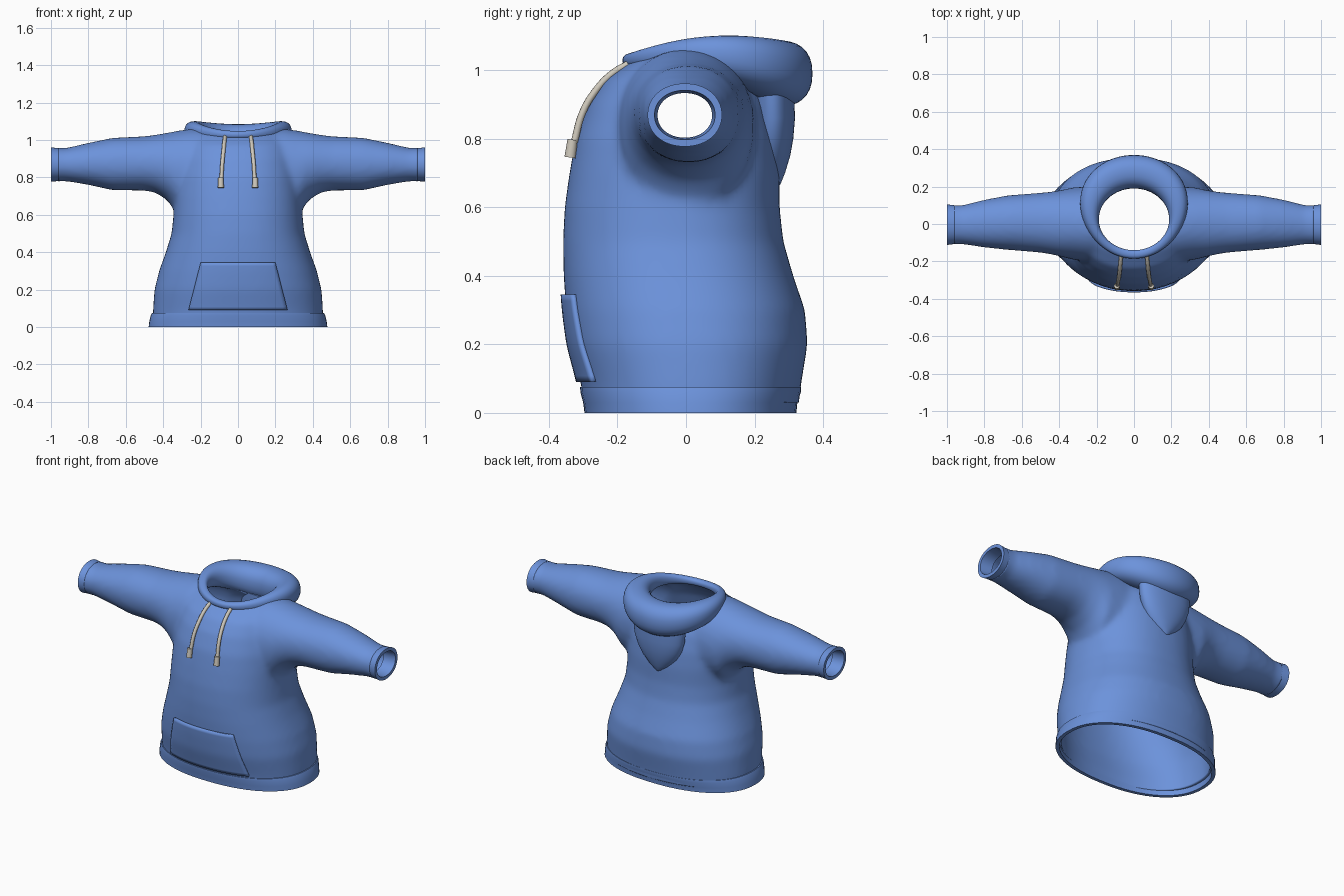
import bpy, bmesh, math
from mathutils import Vector
from mathutils.bvhtree import BVHTree

if "Cube" in bpy.data.objects:
    bpy.data.objects.remove(bpy.data.objects["Cube"])


def material(name, rgb):
    m = bpy.data.materials.new(name)
    m.use_nodes = True
    m.diffuse_color = (*rgb, 1)
    m.node_tree.nodes["Principled BSDF"].inputs["Base Color"].default_value = (*rgb, 1)
    return m


BLUE = material("blue fabric", (0.15, 0.29, 0.71))
CREAM = material("cream cord", (0.62, 0.58, 0.50))


def finish(name, bm, mat, angle=45):
    """Turn a bmesh into a smooth-shaded object."""
    mesh = bpy.data.meshes.new(name)
    bm.to_mesh(mesh)
    bm.free()
    for p in mesh.polygons:
        p.use_smooth = True
    mesh.set_sharp_from_angle(angle=math.radians(angle))
    mesh.materials.append(mat)
    ob = bpy.data.objects.new(name, mesh)
    bpy.context.collection.objects.link(ob)
    return ob


def oval(u0, u1, v0, v1, power=2.0, count=64):
    """Rounded outline filling the given bounds."""
    pts = []
    for i in range(count):
        a = math.tau * i / count
        c, s = math.cos(a), math.sin(a)
        u = math.copysign(abs(c) ** (2 / power), c)
        v = math.copysign(abs(s) ** (2 / power), s)
        pts.append(((u0 + u1) / 2 + u * (u1 - u0) / 2, (v0 + v1) / 2 + v * (v1 - v0) / 2))
    return pts


def loft(rings, closed=False):
    """Skin a row of rings; closed joins the last ring to the first."""
    bm = bmesh.new()
    vs = [[bm.verts.new(p) for p in r] for r in rings]
    n = len(vs[0])
    for k in range(len(vs) if closed else len(vs) - 1):
        a, b = vs[k], vs[(k + 1) % len(vs)]
        for i in range(n):
            j = (i + 1) % n
            bm.faces.new((a[i], a[j], b[j], b[i]))
    if not closed:
        bm.faces.new(vs[0])
        bm.faces.new(vs[-1])
    bmesh.ops.recalc_face_normals(bm, faces=bm.faces)
    return bm


def level(z, half, y0, y1, power=2.25):
    return [(x, y, z) for x, y in oval(-half, half, y0, y1, power)]


def upright(x, z0, z1, y0, y1):
    return [(x, y, z) for y, z in oval(y0, y1, z0, z1, 2.1)]


# Torso volume: height, half width, front, back
torso = [(-0.06, 0.455, -0.29, 0.32), (0.08, 0.455, -0.305, 0.335), (0.2, 0.447, -0.337, 0.355),
         (0.3, 0.422, -0.35, 0.347), (0.4, 0.386, -0.357, 0.313), (0.5, 0.355, -0.359, 0.284),
         (0.6, 0.345, -0.354, 0.273), (0.7, 0.34, -0.34, 0.273), (0.8, 0.33, -0.322, 0.264),
         (0.9, 0.31, -0.285, 0.238), (0.97, 0.29, -0.24, 0.195), (1.03, 0.25, -0.155, 0.125),
         (1.06, 0.18, -0.07, 0.06)]
body_ob = finish("hoodie_body", loft([level(*s) for s in torso]), BLUE)

# Sleeve volume running through both arms: x, bottom, top, front, back
arm = [(0, 0.66, 1.062, -0.2, 0.2), (0.25, 0.6, 1.06, -0.2, 0.2), (0.33, 0.61, 1.048, -0.19, 0.195),
       (0.38, 0.68, 1.038, -0.177, 0.183), (0.44, 0.718, 1.028, -0.163, 0.173),
       (0.5, 0.73, 1.02, -0.153, 0.167), (0.67, 0.731, 1.012, -0.139, 0.154),
       (0.8, 0.76, 0.985, -0.126, 0.13), (0.92, 0.78, 0.957, -0.108, 0.1), (1.05, 0.775, 0.962, -0.113, 0.106)]
span = [(-s[0], *s[1:]) for s in arm[:0:-1]] + arm
sleeves = finish("sleeve_helper", loft([upright(*s) for s in span]), BLUE)
sleeves.hide_render = True

# Merge and soften into one garment
mod = body_ob.modifiers.new("join", "BOOLEAN")
mod.operation, mod.object, mod.solver = "UNION", sleeves, "EXACT"
mod = body_ob.modifiers.new("remesh", "REMESH")
mod.mode, mod.voxel_size = "VOXEL", 0.015
mod = body_ob.modifiers.new("soften", "SMOOTH")
mod.factor, mod.iterations = 0.5, 12
bpy.context.view_layer.update()
merged = bpy.data.meshes.new_from_object(body_ob.evaluated_get(bpy.context.evaluated_depsgraph_get()))
bpy.data.objects.remove(body_ob)
bpy.data.objects.remove(sleeves)
bm = bmesh.new()
bm.from_mesh(merged)
bpy.data.meshes.remove(merged)

# Open the hem, wrists and neck
for co, no in (((0, 0, 0.03), (0, 0, -1)), ((0.96, 0, 0), (1, 0, 0)), ((-0.96, 0, 0), (-1, 0, 0))):
    bmesh.ops.bisect_plane(bm, geom=bm.verts[:] + bm.edges[:] + bm.faces[:],
                           plane_co=co, plane_no=no, clear_outer=True)
neck = []
for f in bm.faces:
    c = f.calc_center_median()
    if c.z > 0.8 and (c.x / 0.225) ** 2 + ((c.y - 0.03) / 0.185) ** 2 < 1:
        neck.append(f)
bmesh.ops.delete(bm, geom=neck, context="FACES")
surface = BVHTree.FromBMesh(bm)
body = finish("hoodie_body", bm, BLUE, 60)
wall = body.modifiers.new("cloth", "SOLIDIFY")
wall.thickness, wall.offset = 0.016, -1

# Hem band, a hollow ring
T = 0.02
hem = [(0, 0.478, -0.296, 0.322), (0.03, 0.474, -0.3, 0.325), (0.06, 0.467, -0.308, 0.335),
       (0.076, 0.46, -0.309, 0.336)]
inner = [(z, w - T, y0 + T, y1 - T) for z, w, y0, y1 in reversed(hem)]
finish("hem_band", loft([level(*s) for s in hem + inner], True), BLUE, 35)

# Cuffs
cuff = [(0.925, 0.783, 0.953, -0.103, 0.096), (0.96, 0.781, 0.956, -0.107, 0.1), (1, 0.777, 0.961, -0.112, 0.105)]
cuff_in = [(x, a + T, b - T, c + T, d - T) for x, a, b, c, d in reversed(cuff)]
for side, sx in (("left", 1), ("right", -1)):
    rings = [upright(s[0] * sx, *s[1:]) for s in cuff + cuff_in]
    finish(side + "_cuff", loft(rings, True), BLUE, 35)

# Lowered hood: a roll, thin at the front and heavy at the back
rings = []
for i in range(72):
    a = math.tau * i / 72
    c, s = math.cos(a), math.sin(a)
    near = Vector((0.188 * s, 0.025 - 0.165 * c))
    far = Vector((0.287 * s * (1 - 0.08 * c), 0.092 - 0.277 * c))
    top = 1.098 - 0.0185 * c - 0.0315 * c * c
    low = 0.99 + 0.0565 * c - 0.0385 * c * c
    ring = []
    for t, z in oval(0, 1, low, top, 2.3, 28):
        p = near.lerp(far, t)
        ring.append((p.x, p.y, z))
    rings.append(ring)
finish("hood_roll", loft(rings, True), BLUE, 80)

# Hanging back of the hood: height, half width, back
flap = [(0.655, 0.012, 0.268), (0.67, 0.04, 0.277), (0.7, 0.075, 0.289), (0.75, 0.115, 0.304),
        (0.8, 0.142, 0.313), (0.86, 0.162, 0.318), (0.94, 0.17, 0.315)]
finish("hood_back", loft([level(z, w, 0.19, y, 2.1) for z, w, y in flap]), BLUE, 60)


# Front pocket draped over the body
def front_y(x, z):
    hit = surface.ray_cast(Vector((x, -1, z)), Vector((0, 1, 0)))[0]
    return hit.y if hit else -0.3


bm = bmesh.new()
NX, NZ = 24, 14
grid = []
for k in range(NZ + 1):
    v = k / NZ
    z, half = 0.09 + 0.255 * v, 0.265 - 0.065 * v
    xs = [half * (2 * i / NX - 1) for i in range(NX + 1)]
    grid.append([bm.verts.new((x, front_y(x, z) - 0.013, z)) for x in xs])
for k in range(NZ):
    for i in range(NX):
        bm.faces.new((grid[k][i], grid[k][i + 1], grid[k + 1][i + 1], grid[k + 1][i]))
pocket = finish("front_pocket", bm, BLUE)
mod = pocket.modifiers.new("thickness", "SOLIDIFY")
mod.thickness, mod.offset = 0.016, -1

# Drawstrings with tips
path = [(0.068, -0.155, 1.025), (0.073, -0.215, 0.99), (0.078, -0.265, 0.938),
        (0.084, -0.302, 0.875), (0.089, -0.326, 0.79)]
for side, sx in (("left", 1), ("right", -1)):
    cu = bpy.data.curves.new(side + "_drawstring", "CURVE")
    cu.dimensions = "3D"
    cu.bevel_depth, cu.bevel_resolution, cu.use_fill_caps = 0.0105, 3, True
    sp = cu.splines.new("BEZIER")
    sp.bezier_points.add(len(path) - 1)
    for bp, (x, y, z) in zip(sp.bezier_points, path):
        bp.co = (x * sx, y, z)
        bp.handle_left_type = bp.handle_right_type = "AUTO"
    cu.materials.append(CREAM)
    bpy.context.collection.objects.link(bpy.data.objects.new(side + "_drawstring", cu))

    tip = []
    for z, y, r in ((0.797, -0.331, 0.0145), (0.745, -0.338, 0.0165)):
        tip.append([(0.092 * sx + u, y + v, z - 0.15 * v) for u, v in oval(-r, r, -r, r, 2, 16)])
    finish(side + "_drawstring_tip", loft(tip), CREAM, 40)
